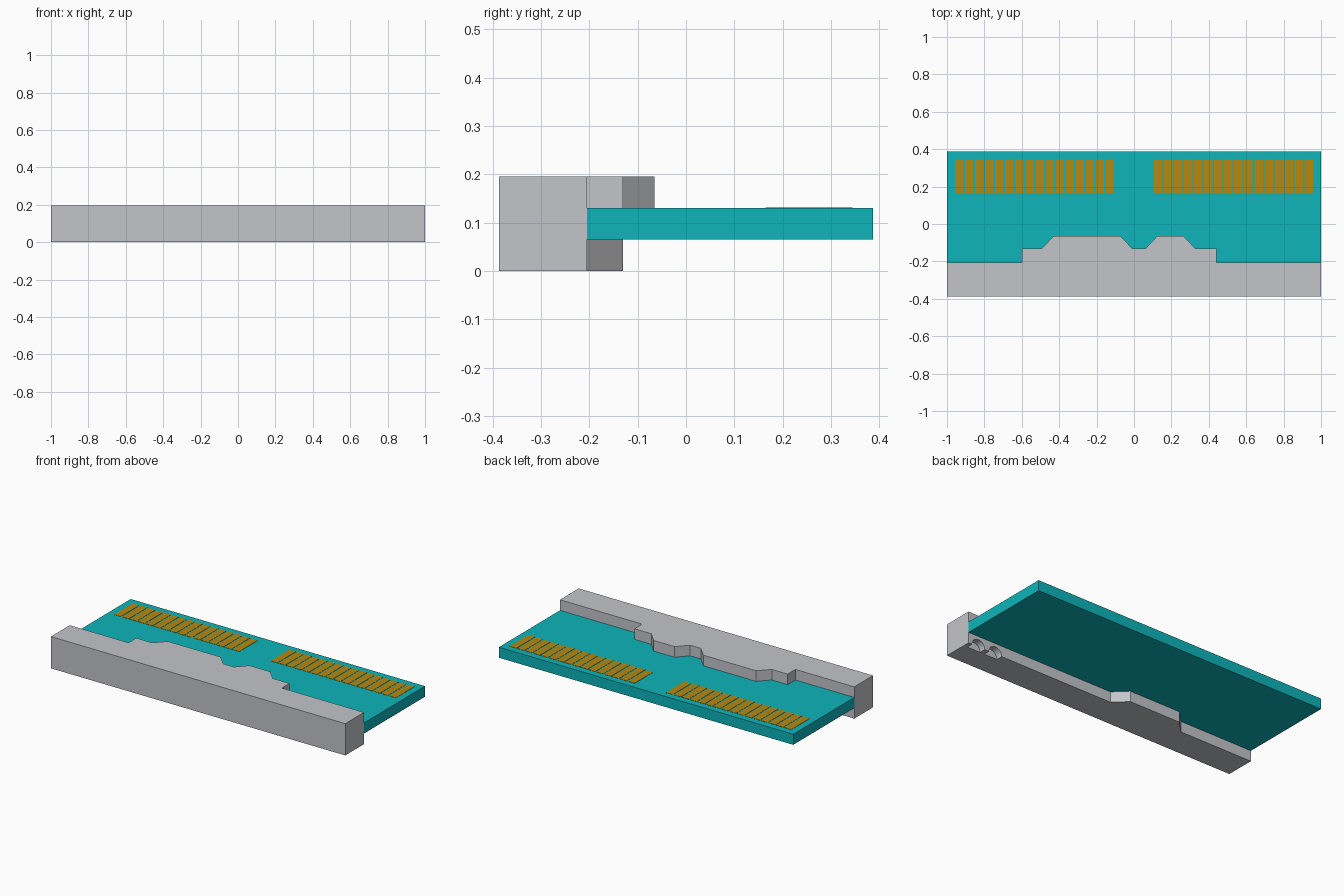
import bpy, bmesh, math

if "Cube" in bpy.data.objects:
    bpy.data.objects.remove(bpy.data.objects["Cube"])

def material(name, rgb):
    m = bpy.data.materials.new(name)
    m.diffuse_color = (*rgb, 1)
    m.use_nodes = True
    m.node_tree.nodes["Principled BSDF"].inputs["Base Color"].default_value = m.diffuse_color
    return m

GREY = material("light_grey", (0.553, 0.558, 0.584))
TEAL = material("teal", (0.004, 0.462, 0.491))
GOLD = material("gold", (0.46, 0.25, 0.005))

def add_object(name, bm, mat):
    bmesh.ops.recalc_face_normals(bm, faces=bm.faces)
    me = bpy.data.meshes.new(name)
    bm.to_mesh(me)
    bm.free()
    me.materials.append(mat)
    ob = bpy.data.objects.new(name, me)
    bpy.context.collection.objects.link(ob)
    return ob

def add_prism(bm, outline, z0, z1):
    face = bm.faces.new([bm.verts.new((x, y, z0)) for x, y in outline])
    ext = bmesh.ops.extrude_face_region(bm, geom=[face], use_keep_orig=True)
    for v in ext["geom"]:
        if isinstance(v, bmesh.types.BMVert):
            v.co.z = z1

def prism(name, outline, z0, z1, mat):
    bm = bmesh.new()
    add_prism(bm, outline, z0, z1)
    return add_object(name, bm, mat)

def rect(x0, x1, y0, y1):
    return [(x0, y0), (x1, y0), (x1, y1), (x0, y1)]

SEAM, STEP, TIP, BACK = -0.205, -0.13, -0.065, 0.387

# Board and front rail
prism("board", rect(-1, 1, SEAM, BACK), 0.065, 0.13, TEAL)
rail = prism("front_rail", rect(-1, 1, -BACK, SEAM), 0, 0.195, GREY)

# Stepped tab above the board
prism("upper_tab", [(-0.6, SEAM), (0.442, SEAM), (0.442, STEP), (0.327, STEP),
                    (0.265, TIP), (0.124, TIP), (0.063, STEP), (-0.01, STEP),
                    (-0.072, TIP), (-0.43, TIP), (-0.492, STEP), (-0.6, STEP)],
      0.13, 0.195, GREY)

# Sloped tab below the board
prism("lower_tab", [(-0.505, SEAM), (-0.005, SEAM), (-0.083, STEP), (-0.43, STEP)],
      0, 0.065, GREY)

# Two small arched recesses under the rail
for i, x in enumerate((0.93, 0.81)):
    bpy.ops.mesh.primitive_cylinder_add(vertices=24, radius=0.045, depth=0.08,
                                        location=(x, SEAM, 0),
                                        rotation=(math.pi / 2, 0, 0))
    cutter = bpy.context.object
    cutter.name = f"recess_cutter_{i + 1}"
    cutter.data.materials.append(GREY)
    cutter.hide_render = True
    cutter.hide_set(True)
    mod = rail.modifiers.new("recess", "BOOLEAN")
    mod.operation = "DIFFERENCE"
    mod.solver = "EXACT"
    mod.object = cutter

# Contact pads, two rows of sixteen
PITCH, WIDTH = 0.0536, 0.0455
for side, name in ((-1, "left_contacts"), (1, "right_contacts")):
    bm = bmesh.new()
    for i in range(16):
        a = 0.107 + i * PITCH
        x0, x1 = sorted((side * a, side * (a + WIDTH)))
        add_prism(bm, rect(x0, x1, 0.165, 0.345), 0.129, 0.1315)
    add_object(name, bm, GOLD)
